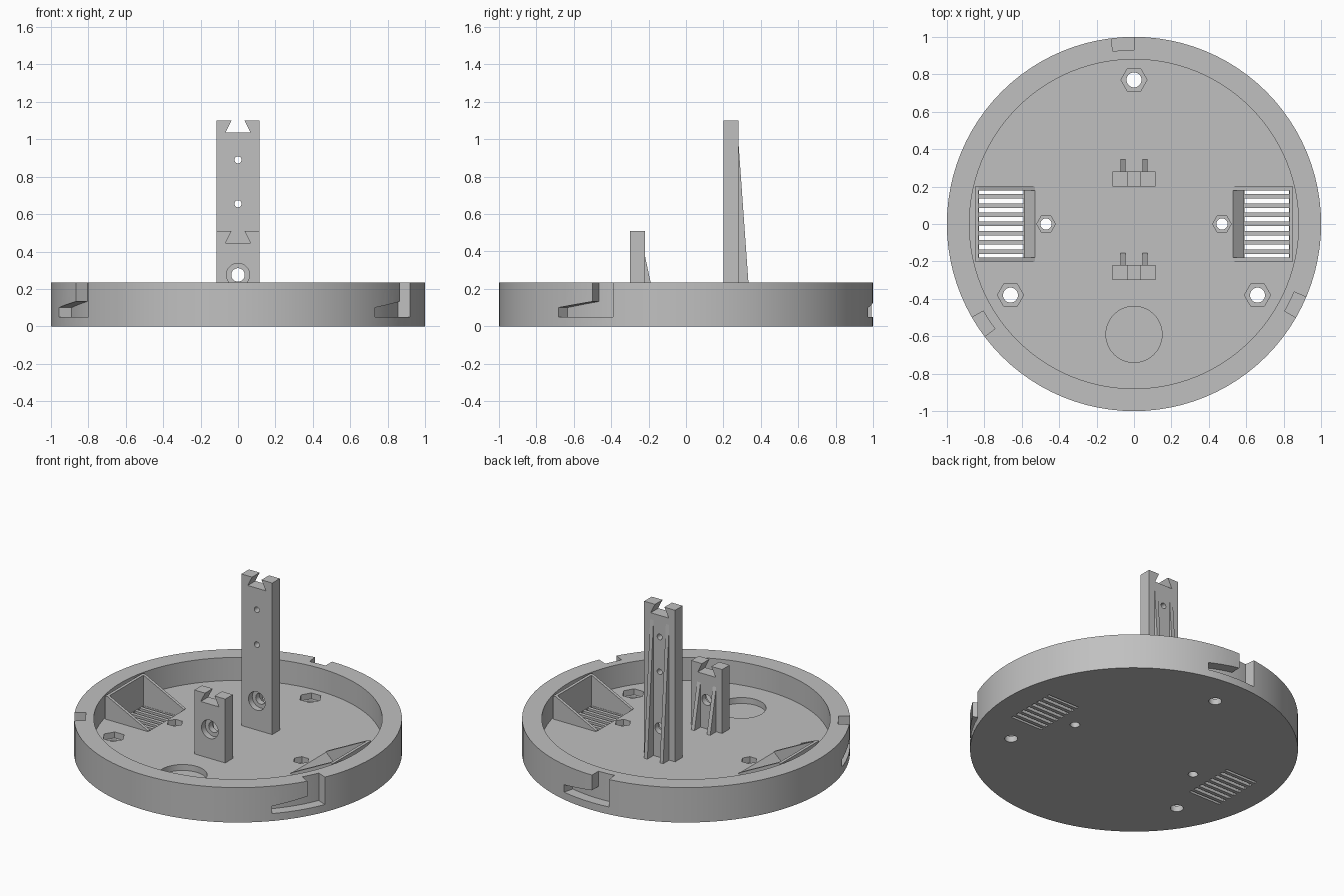
import bpy
import bmesh
from math import cos, sin, pi, radians

cube = bpy.data.objects.get("Cube")
if cube:
    bpy.data.objects.remove(cube, do_unlink=True)

gray = bpy.data.materials.new("light_gray")
gray.use_nodes = True
COLOR = (0.53, 0.53, 0.53, 1)
gray.diffuse_color = COLOR
gray.node_tree.nodes["Principled BSDF"].inputs["Base Color"].default_value = COLOR

FLOOR, RIM = 0.08, 0.235


def loft(name, rings):
    """Closed solid through equal-length rings of points."""
    bm = bmesh.new()
    rows = [[bm.verts.new(p) for p in ring] for ring in rings]
    n = len(rows[0])
    for a, b in zip(rows, rows[1:]):
        for i in range(n):
            j = (i + 1) % n
            bm.faces.new((a[i], a[j], b[j], b[i]))
    bm.faces.new(rows[0])
    bm.faces.new(rows[-1])
    bmesh.ops.recalc_face_normals(bm, faces=bm.faces)
    mesh = bpy.data.meshes.new(name)
    bm.to_mesh(mesh)
    bm.free()
    mesh.materials.append(gray)
    ob = bpy.data.objects.new(name, mesh)
    bpy.context.collection.objects.link(ob)
    return ob


def prism(name, pts, axis, lo, hi):
    """Extrude a 2D outline along x, y or z."""
    place = {"x": lambda p, t: (t, p[0], p[1]),
             "y": lambda p, t: (p[0], t, p[1]),
             "z": lambda p, t: (p[0], p[1], t)}[axis]
    return loft(name, [[place(p, t) for p in pts] for t in (lo, hi)])


def circle(cx, cy, r, n=32):
    return [(cx + r * cos(2 * pi * i / n), cy + r * sin(2 * pi * i / n)) for i in range(n)]


def rect(x0, x1, y0, y1):
    return [(x0, y0), (x1, y0), (x1, y1), (x0, y1)]


def activate(ob):
    bpy.ops.object.select_all(action="DESELECT")
    ob.select_set(True)
    bpy.context.view_layer.objects.active = ob


def cut(ob, cutters):
    activate(ob)
    for c in cutters:
        c.hide_render = True
        m = ob.modifiers.new("cut", "BOOLEAN")
        m.operation, m.solver, m.object = "DIFFERENCE", "EXACT", c
        bpy.ops.object.modifier_apply(modifier=m.name)
        bpy.data.objects.remove(c, do_unlink=True)


def smooth(ob):
    activate(ob)
    bpy.ops.object.shade_smooth_by_angle(angle=radians(25))


def arc_cutter(a0, a1, low, top0, top1, steps=10):
    """Curved groove in the outer wall whose roof slopes from top0 to top1."""
    rings = []
    for i in range(steps + 1):
        t = i / steps
        a = radians(a0 + (a1 - a0) * t)
        top = top0 + (top1 - top0) * t
        rings.append([(r * cos(a), r * sin(a), z)
                      for r, z in ((0.93, low), (1.05, low), (1.05, top), (0.93, top))])
    return loft("groove_cutter", rings)


# Round tray with raised rim
base = prism("base_tray", circle(0, 0, 1, 96), "z", 0, RIM)
cutters = [prism("cavity", circle(0, 0, 0.88, 96), "z", FLOOR, 0.4),
           prism("round_recess", circle(0, -0.59, 0.15, 48), "z", 0.04, 0.2)]

# Screw holes with hexagonal nut pockets
for x, y, nut, hole in ((0, 0.77, 0.07, 0.04), (0.66, -0.38, 0.07, 0.04),
                        (-0.66, -0.38, 0.07, 0.04), (0.47, 0, 0.05, 0.03),
                        (-0.47, 0, 0.05, 0.03)):
    cutters.append(prism("nut_pocket", circle(x, y, nut, 6), "z", 0.04, 0.2))
    cutters.append(prism("screw_hole", circle(x, y, hole), "z", -0.1, 0.2))

# Three twist-lock slots: open channel plus tapering side groove
for k in range(3):
    a = 90 + 120 * k
    cutters.append(arc_cutter(a, a + 7, 0.05, 0.3, 0.3))
    cutters.append(arc_cutter(a - 13, a + 6.9, 0.05, 0.10, 0.15))

# Sunken vent floors with slots
for s in (1, -1):
    chute = [(s * x, z) for x, z in
             ((0.52, 0.089), (0.585, 0.03), (0.83, 0.03), (0.83, 0.15), (0.52, 0.15))]
    cutters.append(prism("chute", chute, "y", -0.18, 0.18))
    for i in range(8):
        y = -0.172 + i * 0.0492
        cutters.append(prism("vent_slot", rect(s * 0.59, s * 0.827, y - 0.0125 * (i > 0) - 0.006 * (i == 0),
                                               y + 0.0125 * (i < 7) + 0.006 * (i == 7)), "z", -0.1, 0.06))
cut(base, cutters)
smooth(base)

# Vent hoods: sloping side walls and an upright outer wall
for s, side in ((1, "left"), (-1, "right")):
    slope = [(s * x, z) for x, z in ((0.53, FLOOR - 0.005), (0.85, FLOOR - 0.005),
                                     (0.85, RIM), (0.83, RIM), (0.53, FLOOR + 0.005))]
    for y, end in ((-0.2, "front"), (0.18, "back")):
        prism(f"{side}_vent_{end}_wall", slope, "y", y, y + 0.02)
    prism(f"{side}_vent_outer_wall", rect(s * 0.83, s * 0.85, -0.18, 0.18), "z", FLOOR - 0.005, RIM)


def post(name, y, top, rib_top, small_holes):
    """Upright plate with dovetail notch, bored holes and two tapered back ribs."""
    back = y + 0.08
    plate = prism(name, rect(-0.115, 0.115, FLOOR - 0.005, top), "y", y, back)
    notch = [(-0.067, top - 0.065), (0.067, top - 0.065), (0.035, top),
             (0.035, top + 0.05), (-0.035, top + 0.05), (-0.035, top)]
    holes = [prism("notch", notch, "y", y - 0.1, back + 0.1),
             prism("counterbore", circle(0, 0.275, 0.062), "y", y - 0.1, y + 0.04),
             prism("bolt_hole", circle(0, 0.275, 0.036), "y", y - 0.1, back + 0.1)]
    for z in small_holes:
        holes.append(prism("pin_hole", circle(0, z, 0.019, 20), "y", y - 0.1, back + 0.1))
    cut(plate, holes)
    smooth(plate)
    for s, side in ((1, "left"), (-1, "right")):
        rib = [(back - 0.005, FLOOR - 0.005), (back + 0.065, FLOOR - 0.005),
               (back, rib_top), (back - 0.005, rib_top)]
        prism(f"{name}_{side}_rib", rib, "x", s * 0.046, s * 0.071)


post("tall_post", 0.20, 1.10, 0.99, (0.655, 0.89))
post("short_post", -0.30, 0.51, 0.38, ())
